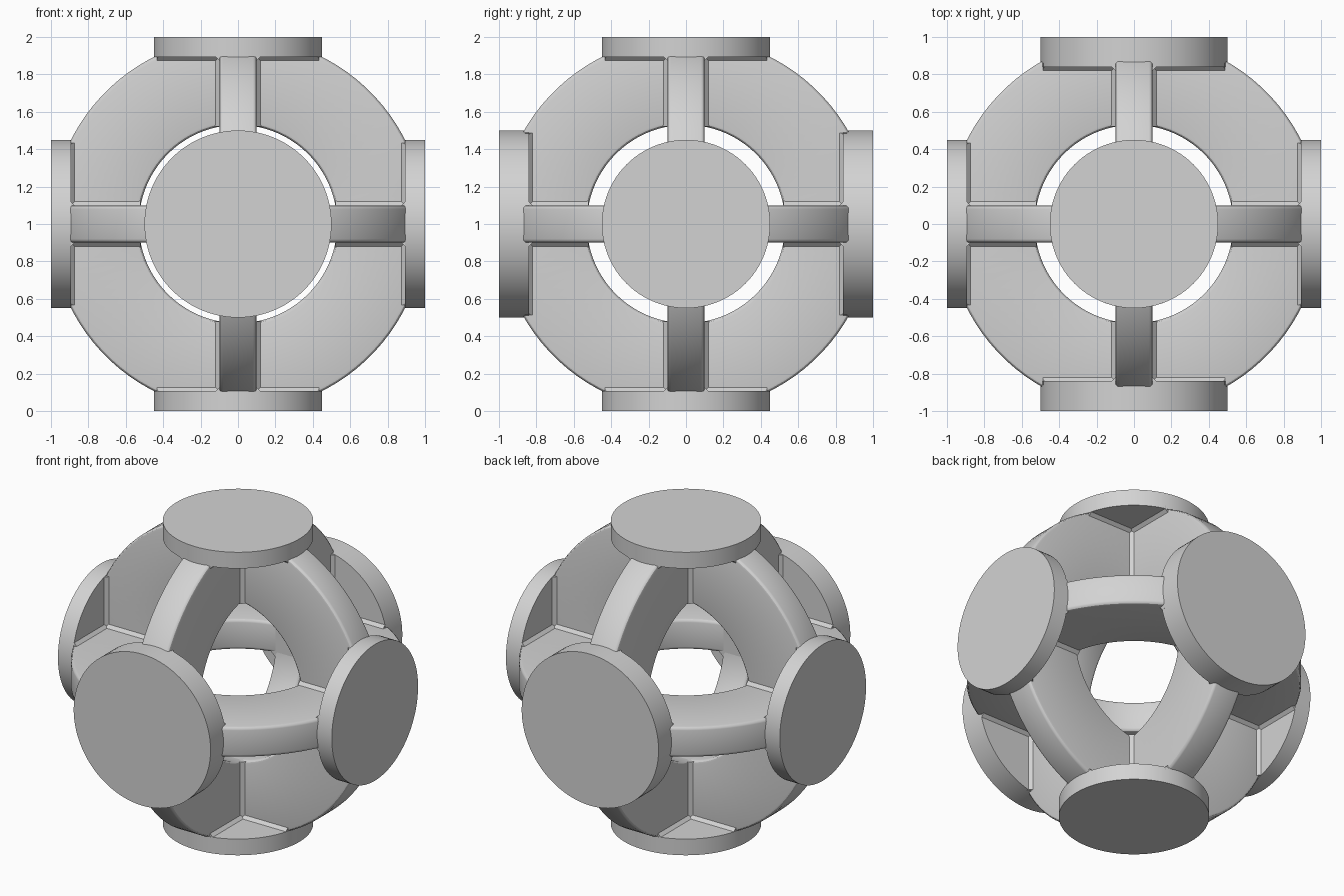
import bpy, bmesh, math
from mathutils import Vector, Matrix

cube = bpy.data.objects.get("Cube")
if cube:
    bpy.data.objects.remove(cube, do_unlink=True)

CENTRE = Vector((0, 0, 1))
R_OUT, R_IN, HALF, EDGE = 1.0, 0.53, 0.1, 0.02   # ring radii, half thickness, rounding

grey = bpy.data.materials.new("light grey")
grey.use_nodes = True
colour = (0.65, 0.65, 0.65, 1)
grey.diffuse_color = colour
grey.node_tree.nodes["Principled BSDF"].inputs["Base Color"].default_value = colour


def finish(bm, name, axis):
    """Turn local z to the given axis, move to the centre and make the object."""
    turn = Vector(axis).to_track_quat('Z', 'Y').to_matrix().to_4x4()
    bm.transform(Matrix.Translation(CENTRE) @ turn)
    bmesh.ops.recalc_face_normals(bm, faces=bm.faces)
    mesh = bpy.data.meshes.new(name)
    bm.to_mesh(mesh)
    bm.free()
    mesh.materials.append(grey)
    obj = bpy.data.objects.new(name, mesh)
    bpy.context.collection.objects.link(obj)
    bpy.context.view_layer.objects.active = obj
    bpy.ops.object.select_all(action='DESELECT')
    obj.select_set(True)
    bpy.ops.object.shade_smooth_by_angle(angle=math.radians(30))
    return obj


def ring(name, axis, steps=96):
    """Flat ring: a rounded rectangle swept round the axis."""
    corners = [(R_OUT, HALF, 0), (R_IN, HALF, 90), (R_IN, -HALF, 180), (R_OUT, -HALF, 270)]
    profile = []
    for r, z, start in corners:
        cr = r + (EDGE if r == R_IN else -EDGE)
        cz = z - math.copysign(EDGE, z)
        for a in (0, 30, 60, 90):
            t = math.radians(start + a)
            profile.append((cr + EDGE * math.cos(t), cz + EDGE * math.sin(t)))
    bm = bmesh.new()
    loops = []
    for i in range(steps):
        t = 2 * math.pi * (i + 0.5) / steps
        loops.append([bm.verts.new((r * math.cos(t), r * math.sin(t), z)) for r, z in profile])
    n = len(profile)
    for i in range(steps):
        a, b = loops[i], loops[(i + 1) % steps]
        for j in range(n):
            k = (j + 1) % n
            bm.faces.new((a[j], b[j], b[k], a[k]))
    return finish(bm, name, axis)


def disc(name, axis, radius, depth):
    bm = bmesh.new()
    bmesh.ops.create_cone(bm, cap_ends=True, segments=96, radius1=radius, radius2=radius,
                          depth=depth, matrix=Matrix.Translation((0, 0, 1 - depth / 2)))
    return finish(bm, name, axis)


def seam(name, axis):
    """Diamond post that fills the inner corners where two rings cross."""
    bm = bmesh.new()
    r = 2 * HALF + EDGE
    bmesh.ops.create_cone(bm, cap_ends=True, segments=4, radius1=r, radius2=r, depth=0.43,
                          matrix=Matrix.Translation((0, 0, 0.737)))
    # keep the diamond's points on the local axes
    first = bm.verts[:][0].co
    turn = -math.atan2(first.y, first.x)
    bm.transform(Matrix.Rotation(turn, 4, 'Z'))
    return finish(bm, name, axis)


def collar(name, axis, radius, depth):
    """Crossed tapered strips that blend the rings into a disc."""
    bm = bmesh.new()
    top, half_wide = 1 - depth, HALF + EDGE
    length = math.sqrt(radius ** 2 - half_wide ** 2)
    for swap in (False, True):
        levels = []
        for z, w in ((top - EDGE, HALF - 0.001), (top, half_wide), (top + 0.02, half_wide)):
            pts = [(-length, -w), (length, -w), (length, w), (-length, w)]
            levels.append([bm.verts.new((y, x, z) if swap else (x, y, z)) for x, y in pts])
        for low, high in zip(levels, levels[1:]):
            for j in range(4):
                k = (j + 1) % 4
                bm.faces.new((low[j], low[k], high[k], high[j]))
        bm.faces.new(levels[0])
        bm.faces.new(levels[-1])
    return finish(bm, name, axis)


# Three crossing rings
ring("side_ring", (1, 0, 0))
ring("front_ring", (0, 1, 0))
ring("level_ring", (0, 0, 1))

# Six end discs with their blends; front and back are larger and thicker
ENDS = {
    "left": ((1, 0, 0), 0.45, 0.107),
    "right": ((-1, 0, 0), 0.45, 0.107),
    "front": ((0, -1, 0), 0.50, 0.16),
    "back": ((0, 1, 0), 0.50, 0.16),
    "top": ((0, 0, 1), 0.45, 0.107),
    "bottom": ((0, 0, -1), 0.45, 0.107),
}
for side, (axis, radius, depth) in ENDS.items():
    disc(side + "_disc", axis, radius, depth)
    collar(side + "_collar", axis, radius, depth)
    seam(side + "_seam", axis)
